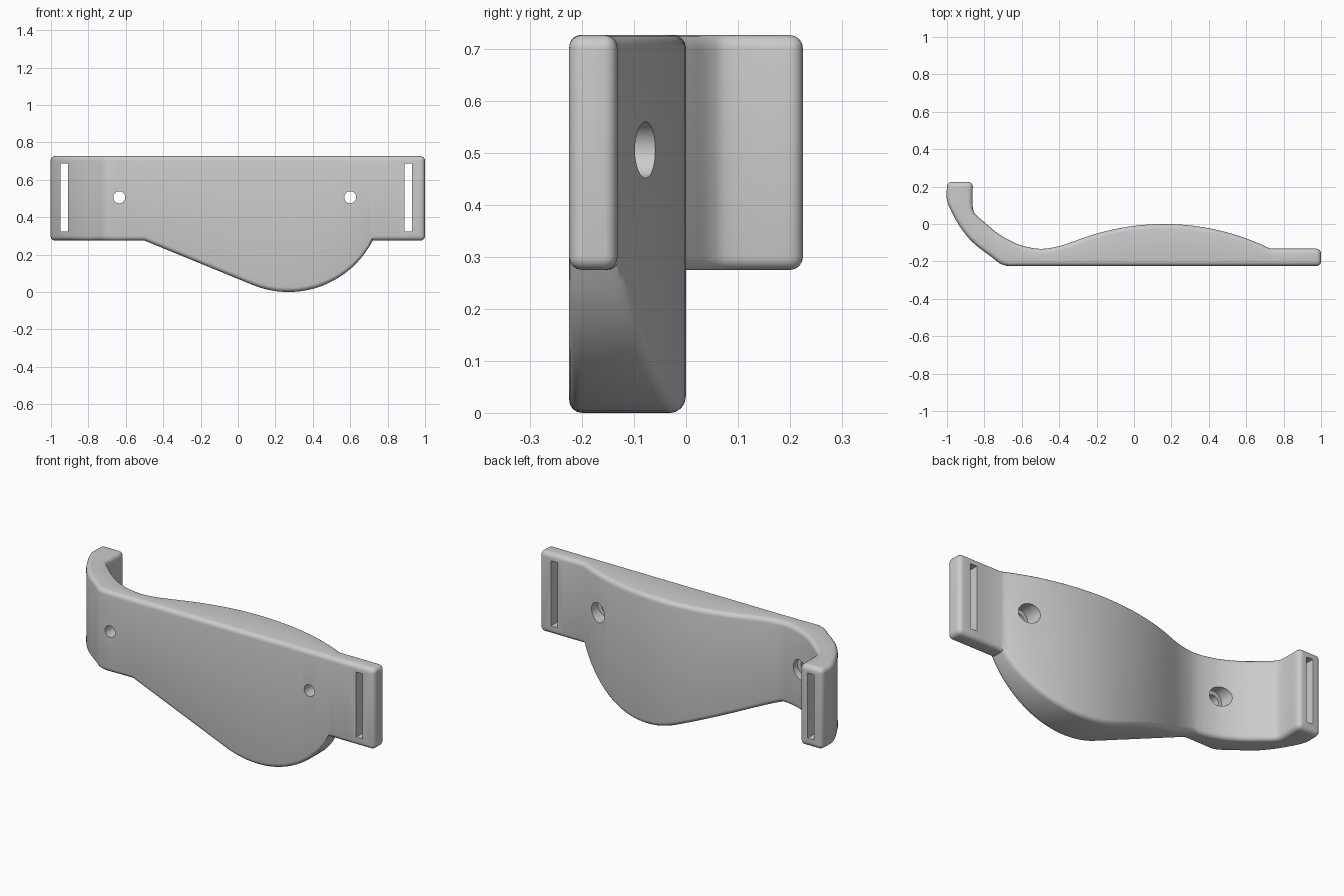
import bpy
import bmesh
from math import sin, cos, asin, radians, pi
from mathutils import Vector

if "Cube" in bpy.data.objects:
    bpy.data.objects.remove(bpy.data.objects["Cube"], do_unlink=True)

TOP, LOW, FRONT = 0.727, 0.275, -0.225     # strap heights and front plane
CX, R = 0.27, 0.506                        # centre and radius of the round lobe
ROUND = 0.025                              # edge rounding

grey = bpy.data.materials.new("light grey")
grey.use_nodes = True
grey.diffuse_color = (0.6, 0.6, 0.6, 1)
grey.node_tree.nodes["Principled BSDF"].inputs["Base Color"].default_value = (0.6, 0.6, 0.6, 1)


def bottom(x):
    """Lower outline: straight strap, slope, round lobe, strap."""
    touch = CX - R * sin(radians(21.5))
    if x < -0.5 or x > 0.72:
        return LOW
    if x < touch:
        end = R * (1 - cos(radians(21.5)))
        return LOW + (end - LOW) * (x + 0.5) / (touch + 0.5)
    return min(LOW, R - (R * R - (x - CX) ** 2) ** 0.5)


def back(x):
    """Rear bulge, a shallow arc."""
    return (1.29 ** 2 - (x - 0.16) ** 2) ** 0.5 - 1.29


def smooth_path(points, steps=4):
    """Catmull-Rom curve through the points."""
    p = [points[0]] + points + [points[-1]]
    out = []
    for a, b, c, d in zip(p, p[1:], p[2:], p[3:]):
        for i in range(steps):
            t = i / steps
            out.append(0.5 * (2 * b + (c - a) * t + (2 * a - 5 * b + 4 * c - d) * t * t
                              + (3 * b - a - 3 * c + d) * t ** 3))
    return out + [points[-1]]


def section(front, rear, inset=0.0):
    """Rounded rectangle standing between a front point and a rear point."""
    f, b = Vector(front), Vector(rear)
    along = (b - f).normalized()
    width = (b - f).length
    r = max(ROUND - inset, 0.004)
    ring = []
    for k, (su, sv) in enumerate([(1, 1), (-1, 1), (-1, -1), (1, -1)]):
        for i in range(5):
            a = k * pi / 2 + i * pi / 8
            u = (width - inset - r if su > 0 else inset + r) + r * cos(a)
            p = f + along * u
            z = TOP - inset - r if sv > 0 else bottom(p.x) + inset + r
            ring.append((p.x, p.y, z + r * sin(a)))
    return ring


# Hooked side: pairs of outer and inner points
hook = smooth_path([Vector(v) for v in (
    (-1, 0.2, -0.862, 0.2), (-1, 0.125, -0.862, 0.09),
    (-0.965, 0.045, -0.845, 0.05), (-0.92, -0.03, -0.80, 0.01),
    (-0.86, -0.1, -0.735, -0.045), (-0.77, -0.17, -0.67, -0.085),
    (-0.68, FRONT, -0.6, -0.115), (-0.5, FRONT, -0.5, -0.133),
    (-0.4, FRONT, -0.4, -0.118), (-0.3, FRONT, -0.3, back(-0.3)))])
stations = [((v[0], max(v[1], FRONT)), (v[2], v[3])) for v in hook]

# Bulge, lobe and straight strap
xs = [-0.25 + 0.055 * i for i in range(6)]
last = asin(0.45 / R)
xs += [CX + R * sin(radians(-21.5) + (last + radians(21.5)) * i / 20) for i in range(21)]
stations += [((x, FRONT), (x, back(x))) for x in xs]
stations += [((x, FRONT), (x, -0.132)) for x in (0.735, 0.85, 1 - ROUND)]

rings = [section(f, b) for f, b in stations]
# Rounded ends
for i in range(1, 5):
    a = i * pi / 8
    reach, inset = ROUND * sin(a), ROUND * (1 - cos(a))
    rings.insert(0, section((-1, 0.2 + reach), (-0.862, 0.2 + reach), inset))
    x = 1 - ROUND + reach
    rings.append(section((x, FRONT), (x, -0.132), inset))

bm = bmesh.new()
loops = [[bm.verts.new(p) for p in ring] for ring in rings]
for p, q in zip(loops, loops[1:]):
    for i in range(len(p)):
        j = (i + 1) % len(p)
        bm.faces.new((p[i], p[j], q[j], q[i]))
bm.faces.new(loops[0])
bm.faces.new(loops[-1])
bmesh.ops.recalc_face_normals(bm, faces=bm.faces)
mesh = bpy.data.meshes.new("curved_plate")
bm.to_mesh(mesh)
bm.free()
plate = bpy.data.objects.new("curved_plate", mesh)
bpy.context.collection.objects.link(plate)
mesh.materials.append(grey)


def cut(cutter, name):
    """Subtract a hidden cutter from the plate."""
    cutter.name = name
    cutter.hide_render = True
    bpy.context.view_layer.objects.active = plate
    mod = plate.modifiers.new(name, 'BOOLEAN')
    mod.operation, mod.solver, mod.object = 'DIFFERENCE', 'EXACT', cutter
    bpy.ops.object.modifier_apply(modifier=name)
    bpy.data.objects.remove(cutter, do_unlink=True)


def drill(x, radius, y0, y1, name):
    bpy.ops.mesh.primitive_cylinder_add(vertices=32, radius=radius, depth=y1 - y0,
                                        location=(x, (y0 + y1) / 2, R), rotation=(pi / 2, 0, 0))
    cut(bpy.context.object, name)


# Screw holes with wider bores at the rear
for x in (-0.635, 0.6):
    drill(x, 0.054, -0.155, 0.15, "rear_bore")
    drill(x, 0.032, -0.4, 0.1, "screw_hole")

# Strap slots
for x in (-0.93, 0.91):
    bpy.ops.mesh.primitive_cube_add(size=1, location=(x, 0, 0.505))
    bpy.context.object.scale = (0.04, 1, 0.365)
    cut(bpy.context.object, "strap_slot")

bpy.ops.object.select_all(action='DESELECT')
plate.select_set(True)
bpy.context.view_layer.objects.active = plate
bpy.ops.object.shade_smooth_by_angle(angle=radians(30))
